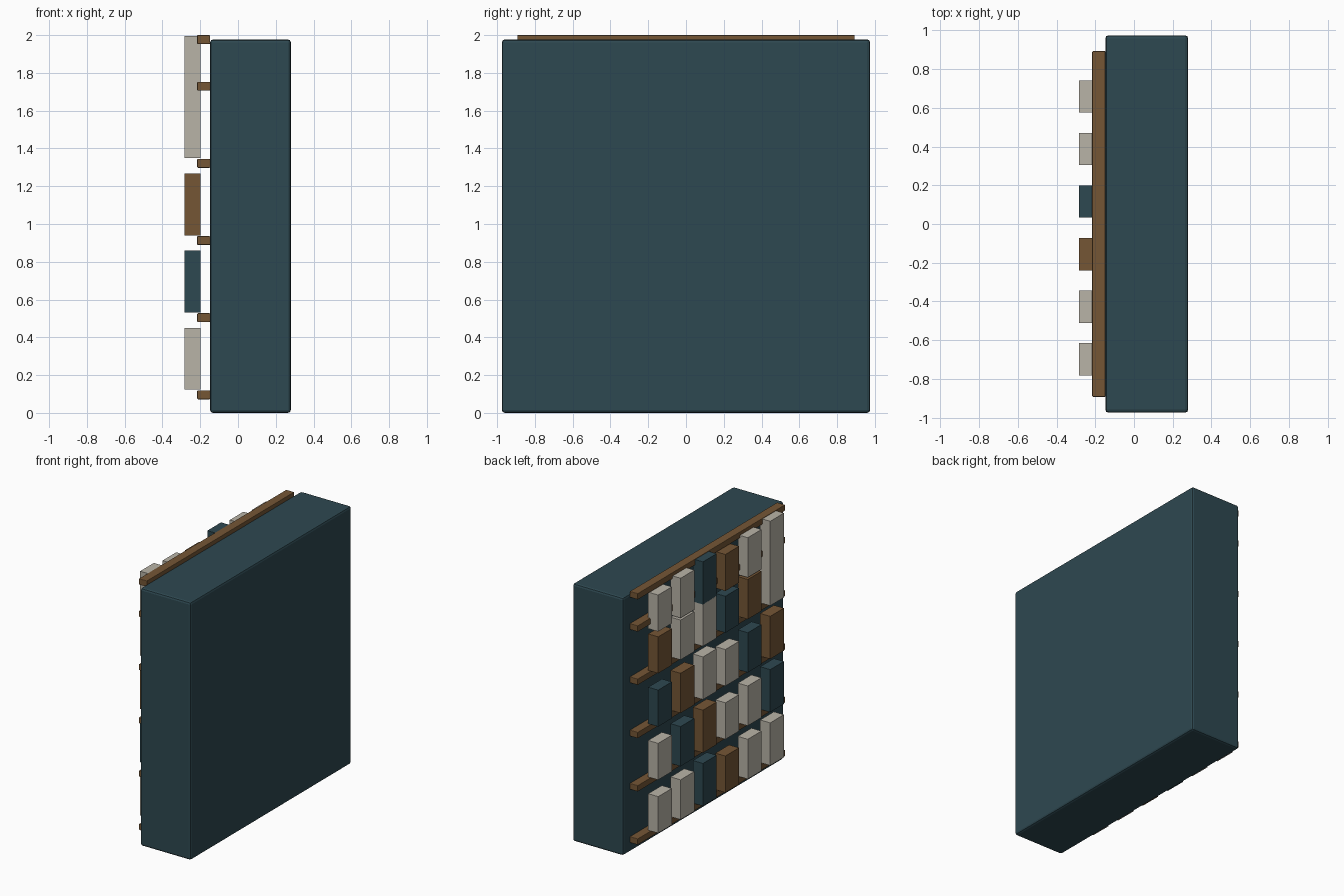
import bpy, bmesh
from mathutils import Vector

if "Cube" in bpy.data.objects:
    bpy.data.objects.remove(bpy.data.objects["Cube"])


def material(name, rgb):
    m = bpy.data.materials.new(name)
    m.diffuse_color = (*rgb, 1.0)
    m.use_nodes = True
    m.node_tree.nodes["Principled BSDF"].inputs["Base Color"].default_value = m.diffuse_color
    return m


teal = material("dark teal", (0.027, 0.065, 0.082))
brown = material("wood brown", (0.178, 0.093, 0.036))
stone = material("pale stone", (0.485, 0.455, 0.39))


def box(name, lo, hi, mat, bevel=0.0):
    """Axis-aligned box between two corners, with optional chamfered edges."""
    lo, hi = Vector(lo), Vector(hi)
    bm = bmesh.new()
    bmesh.ops.create_cube(bm, size=1.0)
    for v in bm.verts:
        v.co = (lo + hi) / 2 + v.co * (hi - lo)
    if bevel:
        bmesh.ops.bevel(bm, geom=bm.edges[:], offset=bevel, segments=2,
                        profile=0.5, affect='EDGES')
    me = bpy.data.meshes.new(name)
    bm.to_mesh(me)
    bm.free()
    me.materials.append(mat)
    ob = bpy.data.objects.new(name, me)
    bpy.context.collection.objects.link(ob)
    return ob


# Main cabinet block
box("cabinet", (-0.148, -0.975, 0.0), (0.28, 0.975, 1.977), teal, 0.016)

# Shelf rails on the left face: evenly spaced, the last flush with the top
rail_bottoms = [0.072 + 0.4085 * i for i in range(5)] + [1.953]
for i, z in enumerate(rail_bottoms):
    box(f"shelf_rail_{i + 1}", (-0.216, -0.893, z), (-0.148, 0.893, z + 0.047),
        brown, 0.004)

# Boxes on the shelves: colours step diagonally, heights repeat every three
colours = [stone, teal, brown, stone]
heights = [0.327, 0.305, 0.28]
row_bottoms = [0.123 + 0.4085 * r for r in range(4)] + [1.669]
for r, z in enumerate(row_bottoms):
    for c in range(6):
        y = -0.699 + 0.2715 * c
        box(f"shelf_box_{r + 1}_{c + 1}", (-0.283, y - 0.083, z),
            (-0.198, y + 0.083, z + heights[c % 3]), colours[(r - c) % 4])
